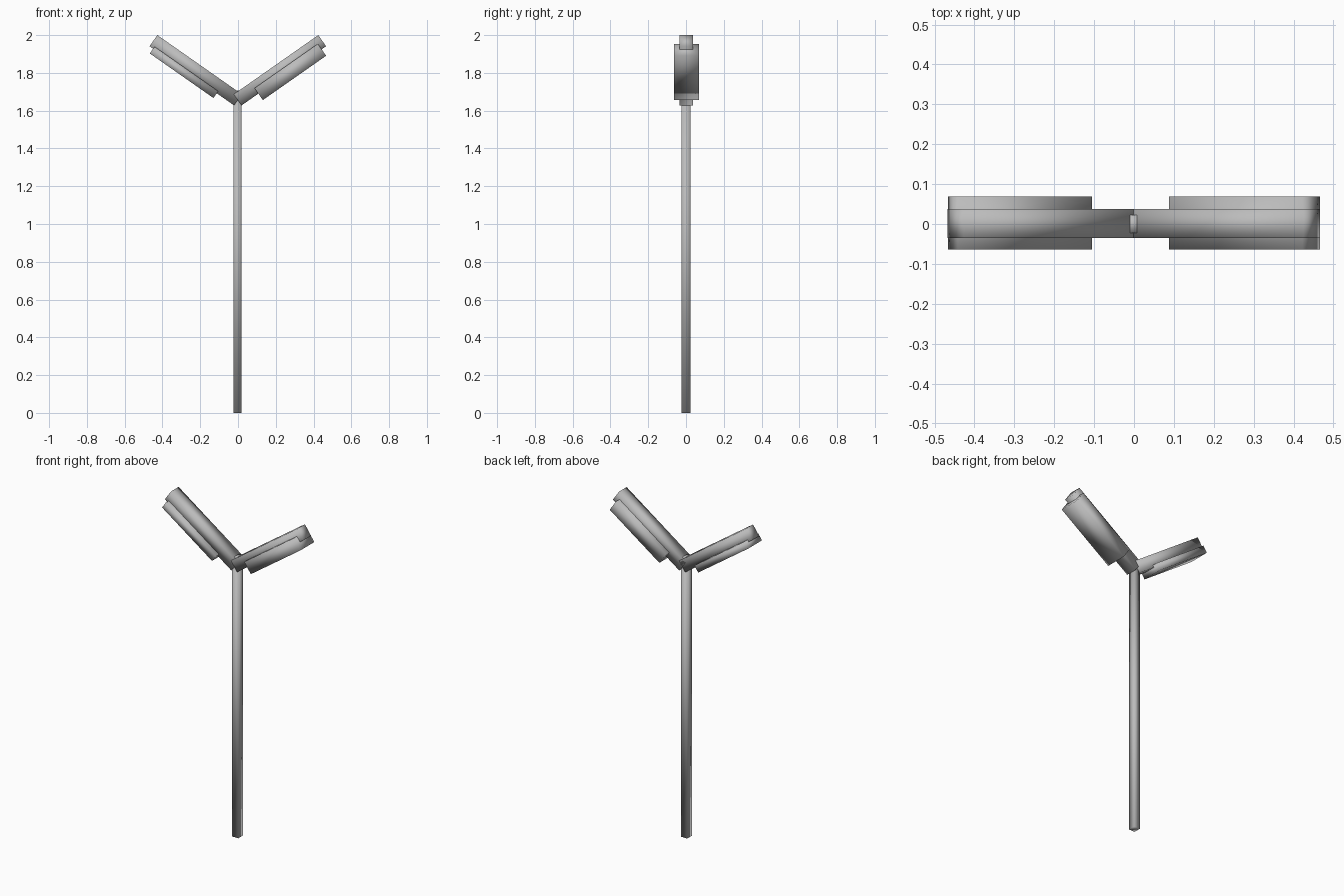
import bpy
from math import radians

cube = bpy.data.objects.get("Cube")
if cube:
    bpy.data.objects.remove(cube, do_unlink=True)

# Single grey metal
grey = bpy.data.materials.new("grey_metal")
grey.use_nodes = True
colour = (0.5, 0.5, 0.5, 1)
grey.diffuse_color = colour
grey.node_tree.nodes["Principled BSDF"].inputs["Base Color"].default_value = colour

TILT = 35  # rise of each arm in degrees


def box(name, centre, size, tilt=0):
    """Softly shaded box, tilted so that its outer end rises."""
    bpy.ops.mesh.primitive_cube_add(size=1, location=centre)
    ob = bpy.context.object
    ob.name = name
    ob.scale = size
    bpy.ops.object.transform_apply(location=False, rotation=False, scale=True)
    ob.rotation_euler.y = radians(-tilt)
    ob.data.materials.append(grey)
    bpy.ops.object.shade_smooth()
    return ob


# Post, its tip just showing between the arms
box("post", (-0.003, 0, 0.854), (0.042, 0.046, 1.708))

# Two raised arms crossing at the post
for side, sign in (("left", 1), ("right", -1)):
    box(side + "_arm", (sign * 0.223 - 0.001, 0.001, 1.814),
        (0.546, 0.073, 0.072), sign * TILT)

# Wide lamp housings slung under the arms, the left one deeper
box("left_lamp", (0.277, 0.002, 1.805), (0.409, 0.133, 0.077), TILT)
box("right_lamp", (-0.286, 0.002, 1.803), (0.411, 0.133, 0.044), -TILT)
